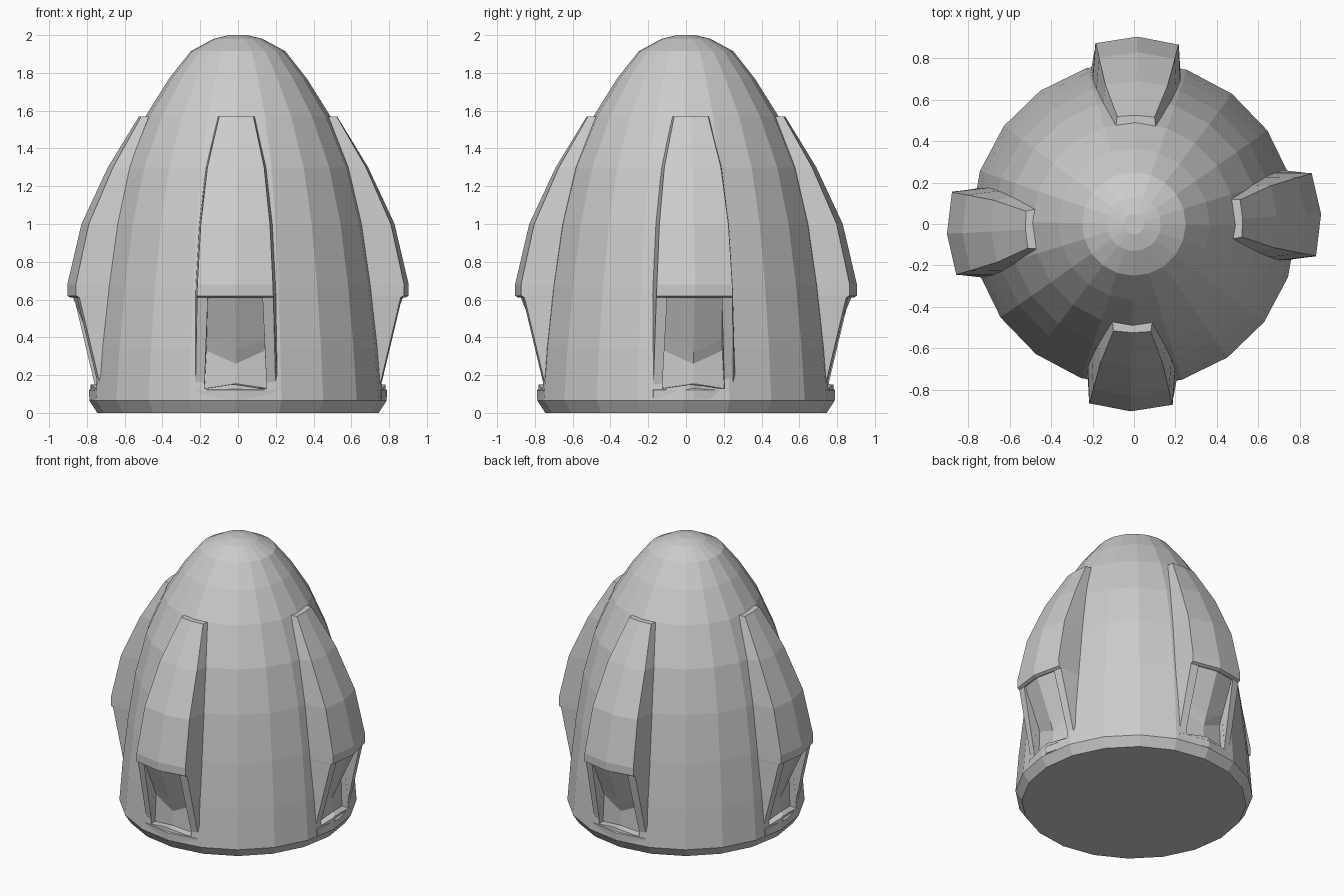
import bpy, bmesh
from math import cos, sin, radians, pi

if "Cube" in bpy.data.objects:
    bpy.data.objects.remove(bpy.data.objects["Cube"])


def loft(name, sections, turn=0.0):
    """Skin a list of equal-length closed sections, cap both ends."""
    bm = bmesh.new()
    rows = [[bm.verts.new(p) for p in s] for s in sections]
    n = len(rows[0])
    for a, b in zip(rows, rows[1:]):
        for i in range(n):
            j = (i + 1) % n
            bm.faces.new((a[i], a[j], b[j], b[i]))
    bm.faces.new(rows[0])
    bm.faces.new(rows[-1])
    bmesh.ops.recalc_face_normals(bm, faces=bm.faces)
    mesh = bpy.data.meshes.new(name)
    bm.to_mesh(mesh)
    bm.free()
    ob = bpy.data.objects.new(name, mesh)
    ob.rotation_euler.z = turn
    bpy.context.collection.objects.link(ob)
    return ob


def carve(ob, cutter):
    mod = ob.modifiers.new("recess", 'BOOLEAN')
    mod.operation = 'DIFFERENCE'
    mod.solver = 'EXACT'
    mod.object = cutter


# Domed hull: 20-sided turned profile (radius, height)
SIDES = 20
profile = [(0.745, 0), (0.787, 0.065), (0.765, 0.35), (0.73, 0.67), (0.68, 1.0),
           (0.605, 1.3), (0.49, 1.57), (0.365, 1.77), (0.25, 1.915),
           (0.13, 1.98), (0.05, 2.0)]
hull = loft("hull", [[(r * cos(2 * pi * i / SIDES), r * sin(2 * pi * i / SIDES), z)
                      for i in range(SIDES)] for r, z in profile], radians(-1))

# Fin stations: height, outer reach, root reach, half width
stations = [(0.07, 0.788, 0.73, 0.212), (0.12, 0.79, 0.725, 0.212),
            (0.13, 0.777, 0.72, 0.212), (0.61, 0.887, 0.68, 0.202),
            (0.62, 0.905, 0.68, 0.202), (0.68, 0.905, 0.67, 0.20),
            (1.0, 0.83, 0.62, 0.183), (1.3, 0.69, 0.54, 0.15),
            (1.57, 0.525, 0.43, 0.09)]


def fin_section(z, out, root, w):
    side = out - 0.035 * (w / 0.2) ** 2
    return [(-w, side, z), (0, out, z), (w, side, z),
            (w + 0.012, root, z), (-w - 0.012, root, z)]


# Recess cutter: slanted ceiling, back wall on the hull, floor rising inward
def recess_section(s):
    mid = s == 0
    back = 0.735 if mid else 0.71
    top = 0.875 if mid else 0.85
    return [(0.145 * s, 1.0, 0.612), (0.145 * s, top, 0.612),
            (0.155 * s, back, 0.26 if mid else 0.33),
            (0.165 * s, back, 0.155 if mid else 0.13),
            (0.165 * s, 1.0, 0.122)]


# Four fins, each with a recess sunk through to the hull
for place, angle in (("right", 3), ("back", 89), ("left", 183), ("front", 269)):
    turn = radians(angle - 90)
    fin = loft(place + "_fin", [fin_section(*s) for s in stations], turn)
    cutter = loft(place + "_recess_cutter", [recess_section(s) for s in (-1, 0, 1)], turn)
    cutter.hide_render = True
    cutter.display_type = 'WIRE'
    carve(fin, cutter)
    carve(hull, cutter)
